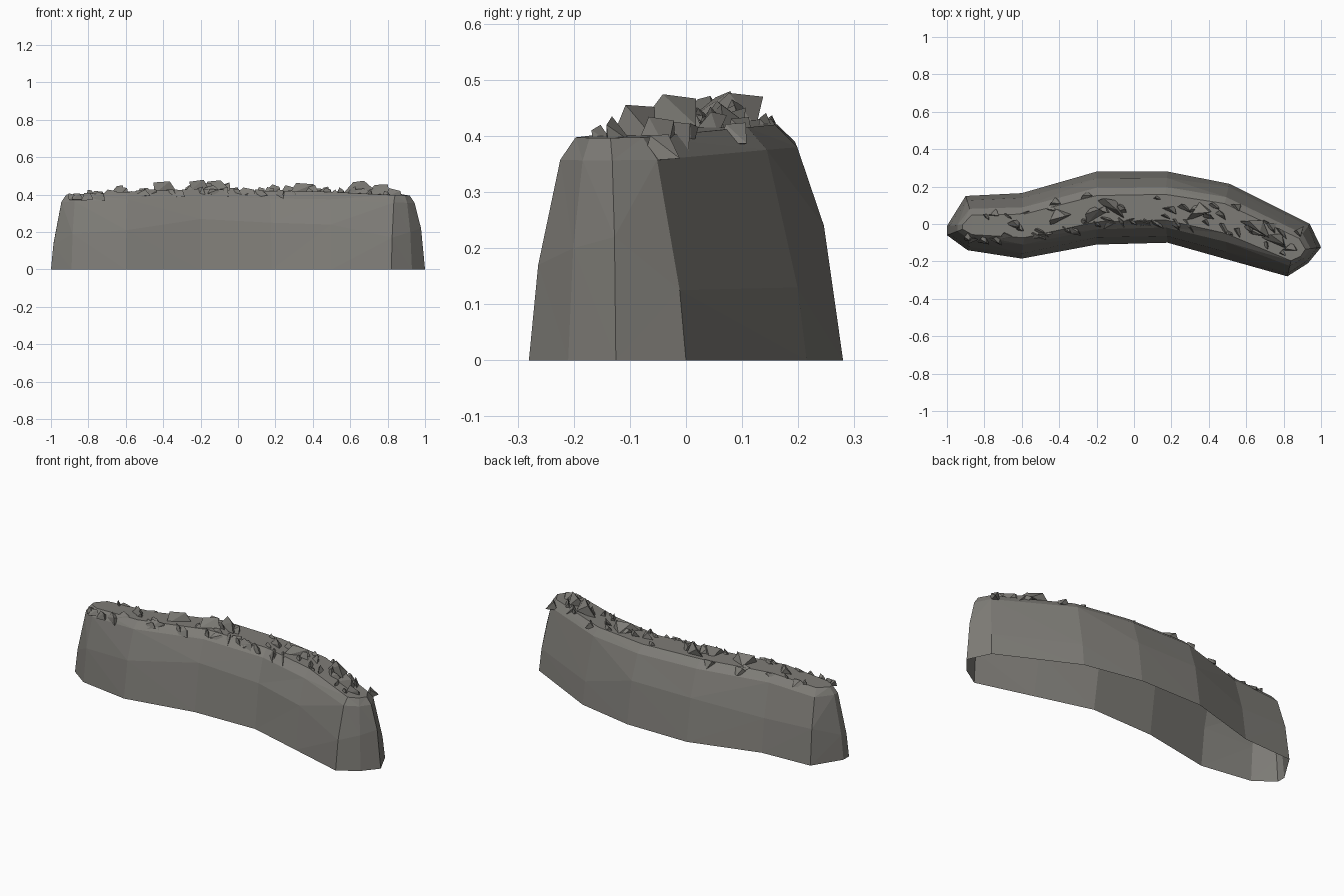
import bpy, bmesh, math, random
from mathutils import Vector, Matrix

if "Cube" in bpy.data.objects:
    bpy.data.objects.remove(bpy.data.objects["Cube"])

random.seed(7)

stone = bpy.data.materials.new("grey stone")
stone.diffuse_color = (0.21, 0.203, 0.185, 1)
stone.use_nodes = True
stone.node_tree.nodes["Principled BSDF"].inputs["Base Color"].default_value = stone.diffuse_color

# Ground outline (x, y), matching point on the ridge line (x, y), height of the bulge
COLUMNS = [
    (-1.00, -0.06, -0.87, -0.01, 0.13), (-0.89, -0.14, -0.85, -0.01, 0.19),
    (-0.60, -0.185, -0.58, -0.01, 0.21), (-0.20, -0.11, -0.20, 0.08, 0.27),
    (0.18, -0.10, 0.16, 0.09, 0.25), (0.50, -0.19, 0.48, 0.03, 0.24),
    (0.82, -0.28, 0.85, -0.15, 0.17), (0.93, -0.21, 0.87, -0.15, 0.20),
    (1.00, -0.125, 0.87, -0.14, 0.22), (0.94, 0.0, 0.85, -0.12, 0.125),
    (0.51, 0.215, 0.47, 0.05, 0.13), (0.18, 0.28, 0.16, 0.09, 0.24),
    (-0.20, 0.28, -0.20, 0.08, 0.24), (-0.60, 0.165, -0.58, -0.01, 0.19),
    (-0.90, 0.15, -0.85, -0.01, 0.20), (-1.00, -0.01, -0.87, 0.0, 0.14),
]
RIDGE = [(-0.90, -0.01, 0.405), (-0.58, -0.01, 0.42), (-0.20, 0.08, 0.435),
         (0.16, 0.09, 0.425), (0.48, 0.04, 0.42), (0.90, -0.15, 0.40)]


def ridge_at(x):
    """Ridge point and direction at a given x."""
    for a, b in zip(RIDGE, RIDGE[1:]):
        if x <= b[0] or b is RIDGE[-1]:
            a, b = Vector(a), Vector(b)
            return a.lerp(b, (x - a.x) / (b.x - a.x)), (b - a).normalized()


def finish(name, bm):
    me = bpy.data.meshes.new(name)
    bm.to_mesh(me)
    bm.free()
    me.materials.append(stone)
    bpy.context.collection.objects.link(bpy.data.objects.new(name, me))


# Rock wall: tapering rings with a bevelled shoulder, open underneath
bm = bmesh.new()
rings = []
for k in range(4):
    ring = []
    for x, y, sx, sy, bulge in COLUMNS:
        top = ridge_at(sx)[0].z
        z = (0, bulge, top - 0.045, top - 0.005)[k]
        s = (1, 1 - 0.75 * bulge, 0.57, 0.36)[k]
        ring.append(bm.verts.new((sx + (x - sx) * s, sy + (y - sy) * s, z)))
    rings.append(ring)
n = len(COLUMNS)
for lo, hi in zip(rings, rings[1:]):
    for i in range(n):
        j = (i + 1) % n
        bm.faces.new((lo[i], lo[j], hi[j], hi[i]))
cap = bm.faces.new(rings[-1])
bmesh.ops.triangulate(bm, faces=bm.faces[:])
finish("rock_wall", bm)


# Broken stone shards scattered along the crest
def shard(bm, centre, along, length, width, height):
    yaw = math.atan2(along.y, along.x) + random.uniform(-0.6, 0.6)
    m = Matrix.Translation(centre) @ Matrix.Rotation(yaw, 4, 'Z') \
        @ Matrix.Rotation(random.uniform(-0.35, 0.35), 4, 'X') \
        @ Matrix.Rotation(random.uniform(-0.2, 0.2), 4, 'Y')
    r = lambda v: v * random.uniform(0.6, 1.1)
    pts = [(-r(length), -r(width) * 0.4, -height), (r(length), -r(width) * 0.5, -height),
           (r(length) * 0.2, r(width), -height), (-r(length) * 0.5, r(width) * 0.4, r(height)),
           (r(length) * 0.5, -r(width) * 0.2, r(height))]
    vs = [bm.verts.new(m @ Vector(p)) for p in pts]
    bmesh.ops.convex_hull(bm, input=vs)


bm = bmesh.new()
count = 58
for i in range(count):
    x = -0.88 + 1.74 * i / (count - 1) + random.uniform(-0.02, 0.02)
    p, d = ridge_at(x)
    side = Vector((-d.y, d.x, 0))
    off = random.choice((-1, -1, 0, 1)) * 0.065 + random.uniform(-0.02, 0.02)
    p = p + side * off
    p.z += 0.008 - abs(off) * 0.32
    shard(bm, p, d, random.uniform(0.03, 0.065), random.uniform(0.02, 0.045),
          random.uniform(0.015, 0.03))
# Larger blocks that stand up from the crest
for x, off, z in ((-0.4, 0, 0.44), (-0.22, -0.02, 0.45), (-0.13, 0.02, 0.448),
                  (0.36, 0, 0.435), (0.64, 0.02, 0.445), (0.76, 0.0, 0.425)):
    p, d = ridge_at(x)
    p = p + Vector((-d.y, d.x, 0)) * off
    p.z = z
    shard(bm, p, d, 0.09, 0.05, 0.03)
bmesh.ops.recalc_face_normals(bm, faces=bm.faces[:])
finish("crest_shards", bm)
